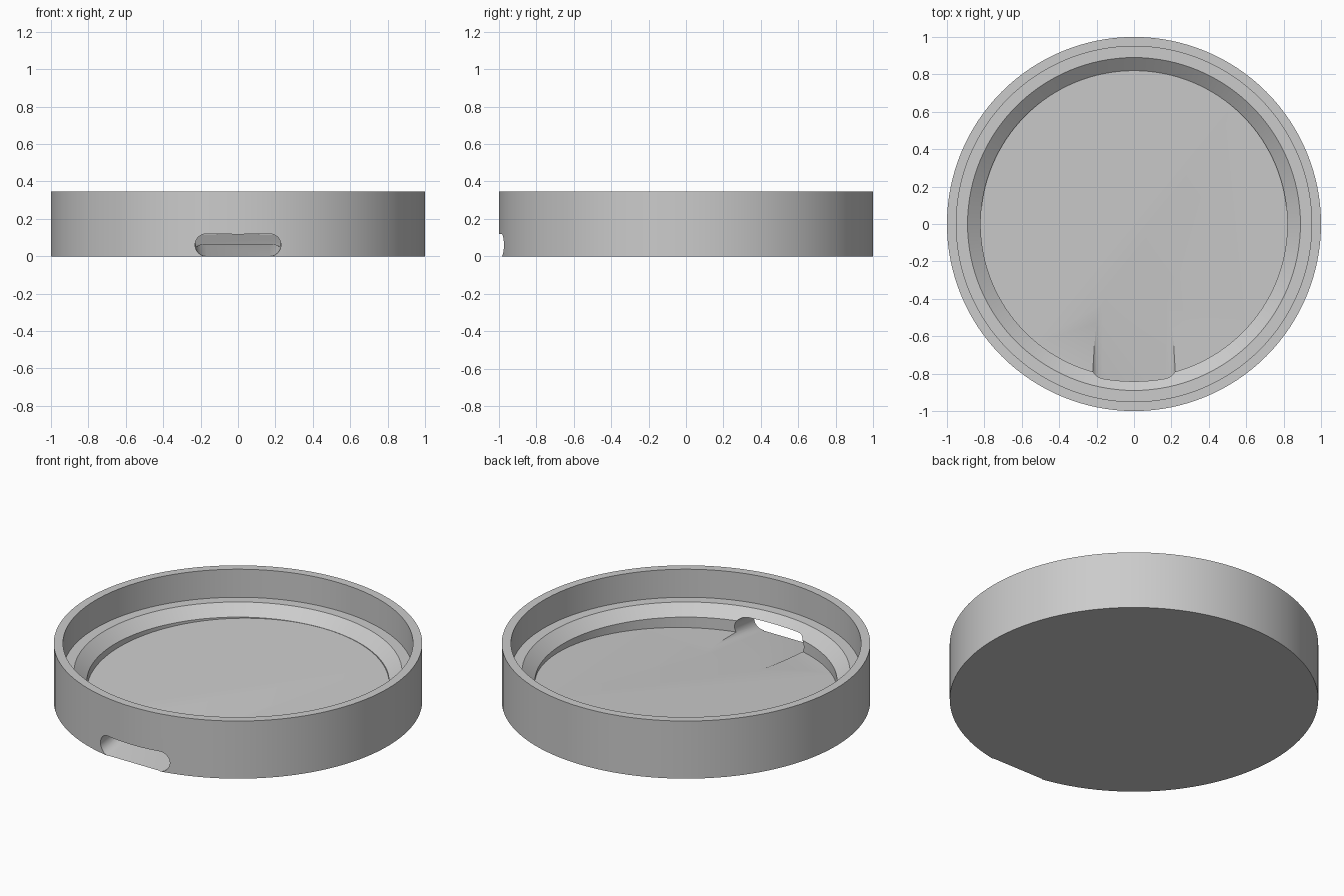
import bpy, bmesh, math

if "Cube" in bpy.data.objects:
    bpy.data.objects.remove(bpy.data.objects["Cube"])

SEGMENTS = 128
FLOOR_MID, FLOOR_SLOPE = 0.084, 0.0415   # floor rises towards the back
RAMP_SLOPE = 0.12

grey = bpy.data.materials.new("plain grey")
grey.use_nodes = True
colour = (0.6, 0.6, 0.6, 1)
grey.diffuse_color = colour
grey.node_tree.nodes["Principled BSDF"].inputs["Base Color"].default_value = colour


def skin(name, rings):
    """Closed solid through a list of equal-length point rings, capped at both ends."""
    bm = bmesh.new()
    loops = [[bm.verts.new(p) for p in ring] for ring in rings]
    for a, b in zip(loops, loops[1:]):
        for i in range(len(a)):
            j = (i + 1) % len(a)
            bm.faces.new((a[i], a[j], b[j], b[i]))
    bm.faces.new(loops[0])
    bm.faces.new(loops[-1])
    bmesh.ops.recalc_face_normals(bm, faces=bm.faces)
    mesh = bpy.data.meshes.new(name)
    bm.to_mesh(mesh)
    bm.free()
    mesh.materials.append(grey)
    obj = bpy.data.objects.new(name, mesh)
    bpy.context.collection.objects.link(obj)
    return obj


def circle(radius, height):
    points = []
    for i in range(SEGMENTS):
        a = math.tau * i / SEGMENTS
        x, y = radius * math.cos(a), radius * math.sin(a)
        # no height given: the ring lies on the sloping floor
        z = FLOOR_MID + FLOOR_SLOPE * y if height is None else height
        points.append((x, y, z))
    return points


def slot_outline(y, half_width=0.23, radius=0.06, steps=12):
    """Rounded slot section, lifted along the ramp."""
    z = radius + RAMP_SLOPE * (y + 0.98)
    points = []
    for side in (1, -1):
        for i in range(steps + 1):
            a = math.pi * i / steps - math.pi / 2
            points.append((side * (half_width - radius + radius * math.cos(a)), y,
                           z + side * radius * math.sin(a)))
    return points


# Round tray: outer wall, rim, ledge, chamfer and sloping floor
profile = [(1, 0), (1, 0.345), (0.95, 0.345), (0.95, 0.177),
           (0.89, 0.177), (0.82, 0.119), (0.82, None)]
tray = skin("round_tray", [circle(r, z) for r, z in profile])

# Drain slot with its ramp, cut through the front wall
cutter = skin("slot_cutter", [slot_outline(-1.1), slot_outline(-0.3)])
cutter.hide_render = True
cut = tray.modifiers.new("drain slot", "BOOLEAN")
cut.operation = "DIFFERENCE"
cut.solver = "EXACT"
cut.object = cutter
bpy.context.view_layer.update()
graph = bpy.context.evaluated_depsgraph_get()
result = bpy.data.meshes.new_from_object(tray.evaluated_get(graph))
tray.modifiers.clear()
tray.data = result
bpy.data.objects.remove(cutter)

# Smooth walls, crisp edges
bpy.ops.object.select_all(action="DESELECT")
tray.select_set(True)
bpy.context.view_layer.objects.active = tray
bpy.ops.object.shade_smooth_by_angle(angle=math.radians(25))
